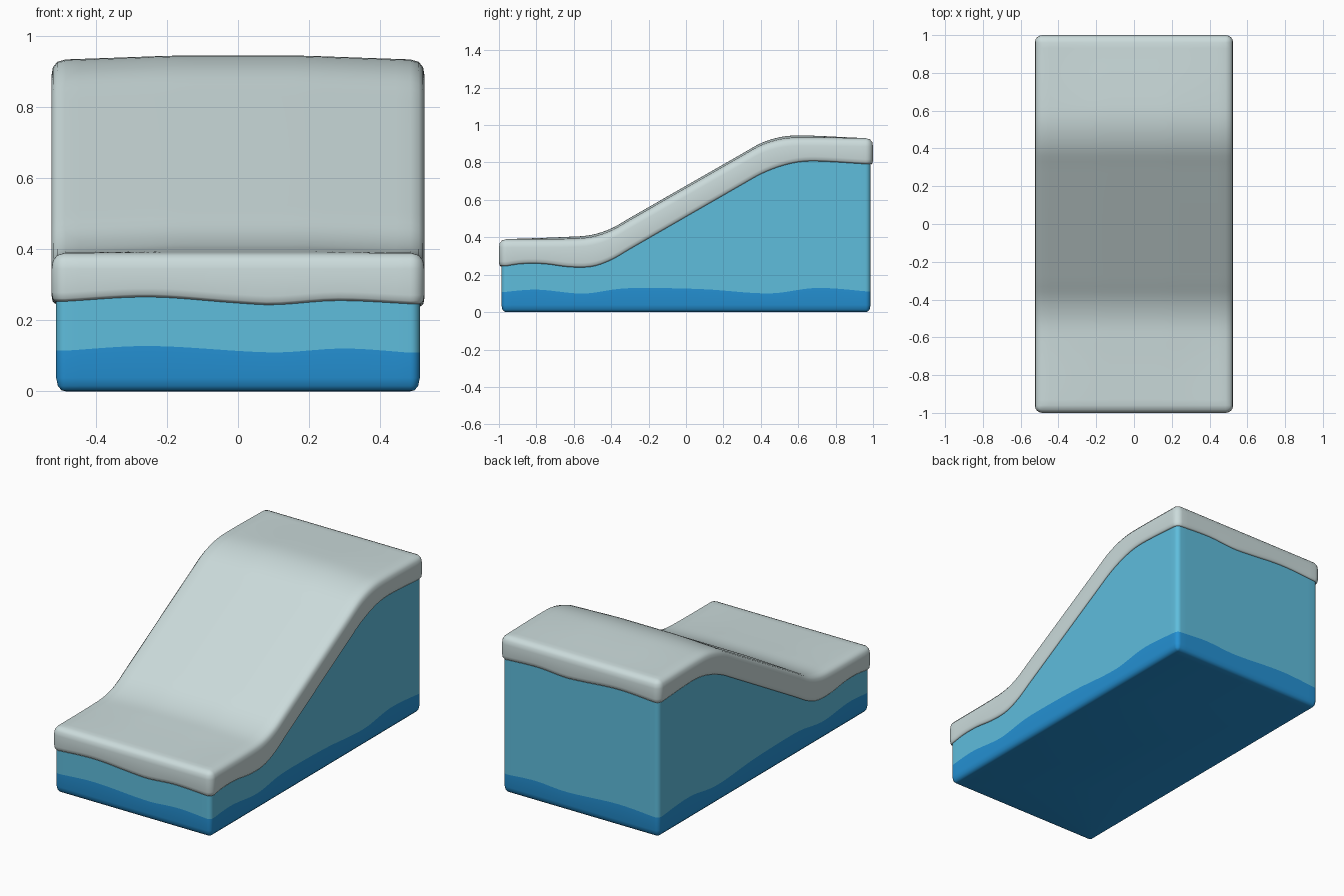
import bpy, bmesh, math

if "Cube" in bpy.data.objects:
    bpy.data.objects.remove(bpy.data.objects["Cube"])

HX, HY = 0.485, 0.96          # inner rectangle; rings are offset outward from it


def curve(pts):
    """Smooth interpolation through (t, value) points."""
    n = len(pts)

    def slope(i):
        a, b = pts[max(i - 1, 0)], pts[min(i + 1, n - 1)]
        return (b[1] - a[1]) / (b[0] - a[0])

    def f(t):
        t = min(max(t, pts[0][0]), pts[-1][0])
        i = 0
        while i < n - 2 and t > pts[i + 1][0]:
            i += 1
        (a, p), (b, q) = pts[i], pts[i + 1]
        h = b - a
        u = (t - a) / h
        return (p * (1 + 2 * u) * (1 - u) ** 2 + q * u * u * (3 - 2 * u)
                + h * (slope(i) * u * (1 - u) ** 2 - slope(i + 1) * u * u * (1 - u)))
    return f


# side profiles along y, and small waves along x
top_y = curve([(-0.96, .39), (-.6, .393), (-.5, .403), (-.4, .436), (-.3, .493),
               (.3, .836), (.4, .892), (.5, .924), (.6, .934), (.96, .93)])
low_y = curve([(-.98, .247), (-.88, .262), (-.76, .262), (-.62, .245), (-.5, .248),
               (-.4, .283), (-.3, .341), (.3, .686), (.4, .742), (.5, .782),
               (.6, .806), (.7, .811), (.96, .796)])
low_x = curve([(-.5, .002), (-.25, .015), (0, -.002), (.1, -.007), (.28, .005), (.5, -.005)])
band_y = curve([(-1, .11), (-.8, .125), (-.55, .104), (-.35, .13), (-.2, .134),
                (.1, .127), (.45, .105), (.7, .134), (1, .113)])
band_x = curve([(-.5, 0), (-.25, .014), (.1, -.004), (.3, .007), (.5, -.006)])


def low(x, y): return low_y(y) + low_x(x)
def top(x, y): return top_y(y)
def band(x, y): return band_y(y) + band_x(x)
def floor(x, y): return 0.0


def surface(x, y):
    crown = min(1, (HX - abs(x)) / .3) * min(1, (HY - abs(y)) / .35)
    return top_y(y) + .011 * crown


NX, NY, FAN = 24, 64, 6
xs = [-HX + 2 * HX * i / NX for i in range(NX + 1)]
ys = [-HY + 2 * HY * j / NY for j in range(NY + 1)]

# perimeter points with outward directions, corners fanned
perim = []
sides = [([(x, -HY) for x in xs], -90), ([(HX, y) for y in ys], 0),
         ([(x, HY) for x in reversed(xs)], 90), ([(-HX, y) for y in reversed(ys)], 180)]
for pts, ang in sides:
    for k, (x, y) in enumerate(pts):
        perim.append((x, y, math.radians(ang)))
    for s in range(1, FAN):
        perim.append((*pts[-1], math.radians(ang + 90 * s / FAN)))


def loft(bm, rings):
    """Each ring: (outward offset, height function, height shift, material)."""
    prev = first = None
    for d, f, dz, mat in rings:
        ring = [bm.verts.new((x + d * math.cos(a), y + d * math.sin(a), f(x, y) + dz))
                for x, y, a in perim]
        if prev:
            for i in range(len(ring)):
                j = (i + 1) % len(ring)
                bm.faces.new((prev[i], prev[j], ring[j], ring[i])).material_index = mat
        first = first or ring
        prev = ring
    return first


def material(name, col):
    m = bpy.data.materials.new(name)
    m.diffuse_color = (*col, 1)
    m.use_nodes = True
    m.node_tree.nodes["Principled BSDF"].inputs["Base Color"].default_value = m.diffuse_color
    return m


def finish(bm, name, mats):
    bmesh.ops.remove_doubles(bm, verts=bm.verts, dist=1e-5)
    me = bpy.data.meshes.new(name)
    for f in bm.faces:
        f.smooth = True
    bm.to_mesh(me)
    bm.free()
    for m in mats:
        me.materials.append(m)
    ob = bpy.data.objects.new(name, me)
    bpy.context.collection.objects.link(ob)


ice = material("light blue", (.114, .51, .72))
deep = material("deep blue", (.018, .285, .66))
snow = material("pale grey", (.60, .71, .71))

# block body with a darker wavy band at the bottom
bm = bmesh.new()
base = loft(bm, [(0, floor, 0, 1), (.012, floor, .003, 1), (.022, floor, .015, 1),
                 (.027, floor, .038, 1), (.027, band, 0, 1), (.027, low, .025, 0)])
bm.faces.new(list(reversed(base))).material_index = 1
finish(bm, "sloped_block", [ice, deep])

# thick rounded cap following the slope
bm = bmesh.new()
loft(bm, [(.02, low, .008, 0), (.03, low, 0, 0), (.037, low, .008, 0), (.04, low, .025, 0),
          (.04, top, -.045, 0), (.036, top, -.022, 0), (.024, top, -.007, 0), (0, top, 0, 0)])
grid = [[bm.verts.new((x, y, surface(x, y))) for x in xs] for y in ys]
for j in range(NY):
    for i in range(NX):
        bm.faces.new((grid[j][i], grid[j][i + 1], grid[j + 1][i + 1], grid[j + 1][i]))
finish(bm, "snow_cap", [snow])
